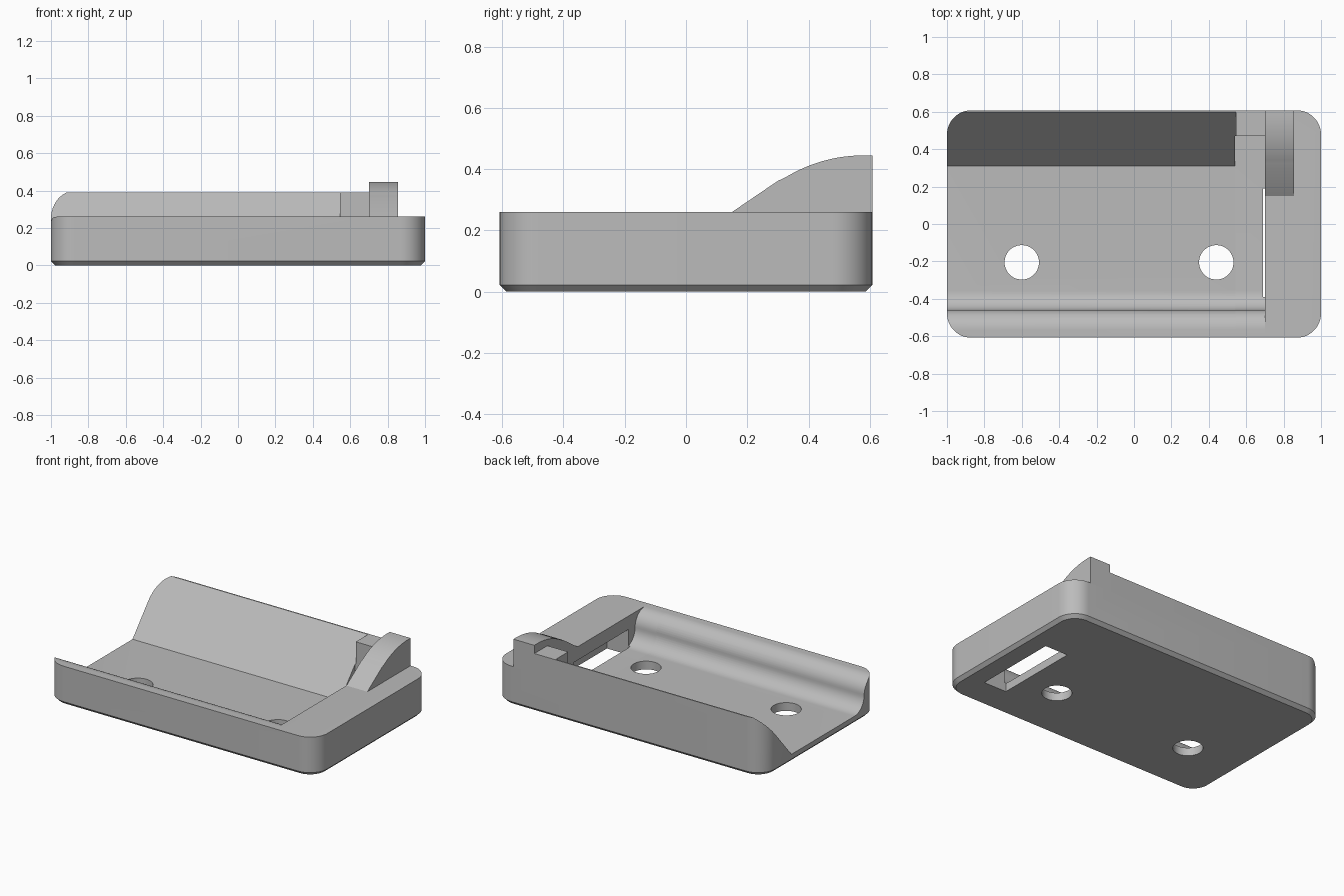
import bpy, bmesh, math
from mathutils import Vector

if "Cube" in bpy.data.objects:
    bpy.data.objects.remove(bpy.data.objects["Cube"])

grey = bpy.data.materials.new("plain grey")
grey.use_nodes = True
GREY = (0.5, 0.5, 0.5, 1)
grey.diffuse_color = GREY
grey.node_tree.nodes["Principled BSDF"].inputs["Base Color"].default_value = GREY


def arc(cx, cy, r, start, end, n=12):
    angles = [math.radians(start + (end - start) * i / n) for i in range(n + 1)]
    return [(cx + r * math.cos(a), cy + r * math.sin(a)) for a in angles]


def prism(name, rings):
    """Solid skinned through matching rings of 3D points."""
    bm = bmesh.new()
    loops = [[bm.verts.new(p) for p in ring] for ring in rings]
    for low, high in zip(loops, loops[1:]):
        for i in range(len(low)):
            j = (i + 1) % len(low)
            bm.faces.new((low[i], low[j], high[j], high[i]))
    bm.faces.new(loops[0][::-1])
    bm.faces.new(loops[-1])
    bmesh.ops.recalc_face_normals(bm, faces=bm.faces[:])
    mesh = bpy.data.meshes.new(name)
    bm.to_mesh(mesh)
    bm.free()
    mesh.materials.append(grey)
    obj = bpy.data.objects.new(name, mesh)
    bpy.context.collection.objects.link(obj)
    return obj


def along_x(name, profile, x0, x1):
    return prism(name, [[(x, y, z) for y, z in profile] for x in (x0, x1)])


def along_z(name, outline, z0, z1):
    return prism(name, [[(x, y, z) for x, y in outline] for z in (z0, z1)])


def rounded_rect(inset):
    r = 0.13 - inset
    pts = []
    for sx, sy, a in ((1, 1, 0), (-1, 1, 90), (-1, -1, 180), (1, -1, 270)):
        pts += arc(sx * 0.87, sy * 0.478, r, a, a + 90)
    return pts


def cut(target, cutter):
    cutter.hide_render = True
    mod = target.modifiers.new("cut", "BOOLEAN")
    mod.operation, mod.solver, mod.object = "DIFFERENCE", "EXACT", cutter
    bpy.context.view_layer.objects.active = target
    bpy.ops.object.modifier_apply(modifier=mod.name)
    bpy.data.objects.remove(cutter)


# Rounded block with a chamfered foot
FLOOR, DECK, TOP = 0.055, 0.26, 0.39
WALL = 0.70
body = prism("base_body", [[(x, y, z) for x, y in rounded_rect(inset)]
                           for inset, z in ((0.022, 0), (0, 0.022), (0, TOP))])

# Trough: S-curved front lip, flat floor, sloping backrest
r = (DECK - FLOOR) / 2
lip = [(-0.8, DECK)] + arc(-0.46 - r, FLOOR + r, r, 90, 0)
lip += arc(-0.46 + r, FLOOR + r, r, 180, 270)[1:]
slope = [(0.31, FLOOR), (0.6, TOP), (0.6 + 0.29 * 0.3, TOP + 0.335 * 0.3)]
cut(body, along_x("trough_cutter", lip + slope + [(-0.8, slope[-1][1])], -1.2, 0.545))

# Pocket beside the backrest, and the lower deck at the end
pocket = lip + [(0.47, FLOOR), (0.47, 0.6), (-0.8, 0.6)]
cut(body, along_x("pocket_cutter", pocket, 0.54, WALL))
cut(body, along_x("deck_cutter", [(-1, DECK), (1, DECK), (1, 1), (-1, 1)], WALL - 0.0005, 1.2))

# Slot through the underside, opening into the trough
cut(body, along_x("slot_cutter", [(-0.39, -0.1), (0.19, -0.1), (0.19, 0.17), (-0.39, 0.17)],
                  0.69, 0.86))

# Screw holes
for x in (-0.6, 0.44):
    cut(body, along_z("hole_cutter", arc(x, -0.205, 0.092, 0, 352.5, 47), -0.1, 0.15))

# Curved fin on the deck
crown = [(0.15, DECK), (0.30, 0.362)]
crown += arc(0.58, -0.045, 0.49, 124, 90, 14)[1:] + [(0.608, 0.445)]
fin = along_x("curved_fin", crown + [(0.608, DECK)], WALL, 0.855)

for obj in (body, fin):
    bpy.ops.object.select_all(action="DESELECT")
    obj.select_set(True)
    bpy.context.view_layer.objects.active = obj
    bpy.ops.object.shade_smooth_by_angle(angle=math.radians(30))
